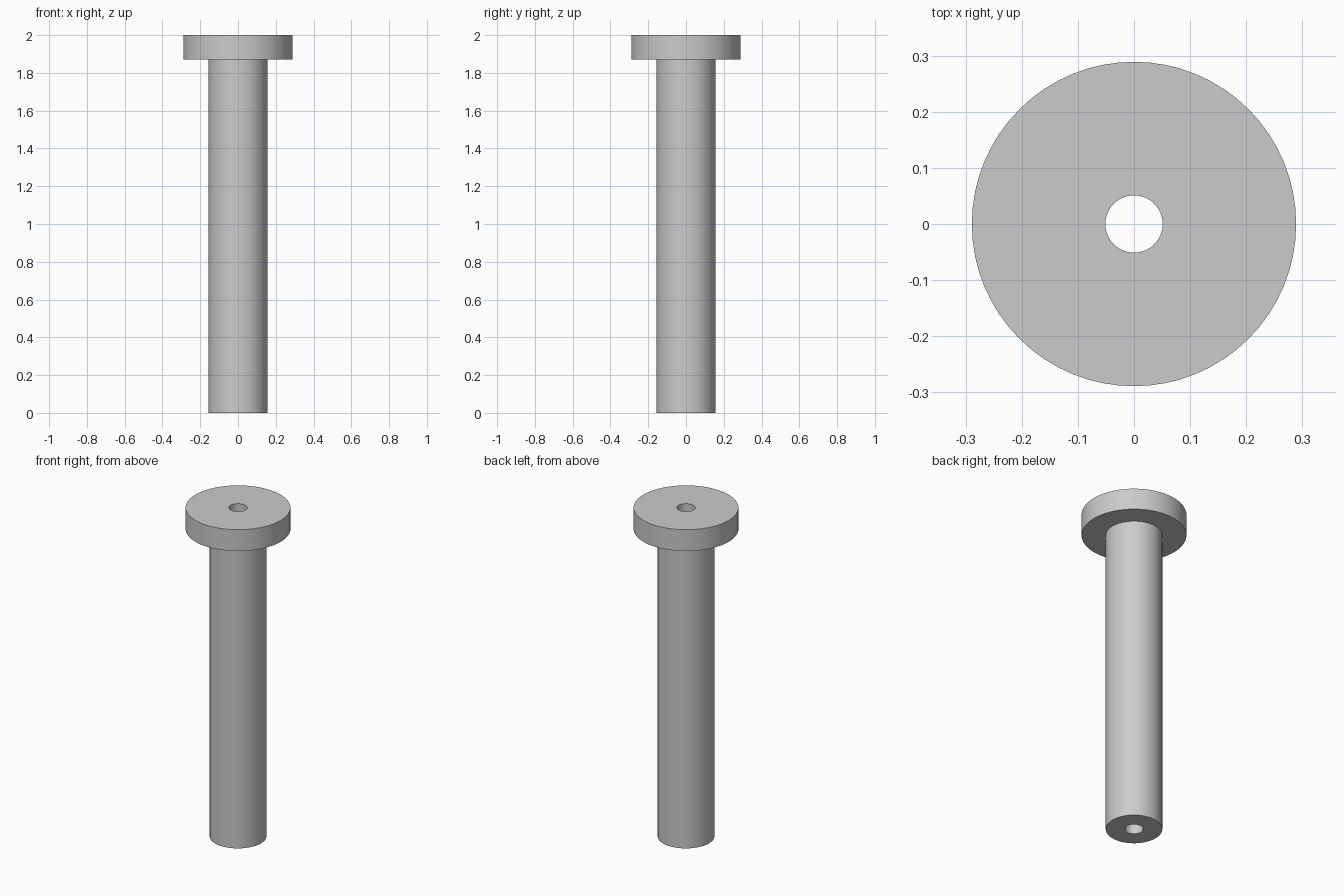
import bpy
import bmesh
import math

cube = bpy.data.objects.get("Cube")
if cube:
    bpy.data.objects.remove(cube, do_unlink=True)

SIDES = 64
HEIGHT = 2.0
HEAD_BASE = 1.87
HEAD_R = 0.289
SHAFT_R = 0.156
BORE_R = 0.051


def flat_material(name, colour):
    mat = bpy.data.materials.new(name)
    mat.use_nodes = True
    mat.diffuse_color = colour
    mat.node_tree.nodes["Principled BSDF"].inputs["Base Color"].default_value = colour
    return mat


def lathe(name, profile, mat):
    """Revolve a closed (radius, z) profile around the z axis."""
    bm = bmesh.new()
    rings = []
    for r, z in profile:
        ring = []
        for i in range(SIDES):
            a = math.tau * i / SIDES
            ring.append(bm.verts.new((r * math.cos(a), r * math.sin(a), z)))
        rings.append(ring)
    for k, low in enumerate(rings):
        high = rings[(k + 1) % len(rings)]
        for i in range(SIDES):
            j = (i + 1) % SIDES
            bm.faces.new((low[i], low[j], high[j], high[i]))
    bmesh.ops.recalc_face_normals(bm, faces=bm.faces)
    mesh = bpy.data.meshes.new(name)
    bm.to_mesh(mesh)
    bm.free()
    mesh.materials.append(mat)
    obj = bpy.data.objects.new(name, mesh)
    bpy.context.collection.objects.link(obj)
    bpy.ops.object.select_all(action="DESELECT")
    obj.select_set(True)
    bpy.context.view_layer.objects.active = obj
    bpy.ops.object.shade_smooth_by_angle(angle=math.radians(30))
    return obj


grey = flat_material("plain grey", (0.6, 0.6, 0.6, 1))

# Flanged sleeve: shaft, wide flat head and a bore right through
lathe("flanged_sleeve", [
    (BORE_R, 0), (SHAFT_R, 0),
    (SHAFT_R, HEAD_BASE), (HEAD_R, HEAD_BASE),
    (HEAD_R, HEIGHT), (BORE_R, HEIGHT),
], grey)
